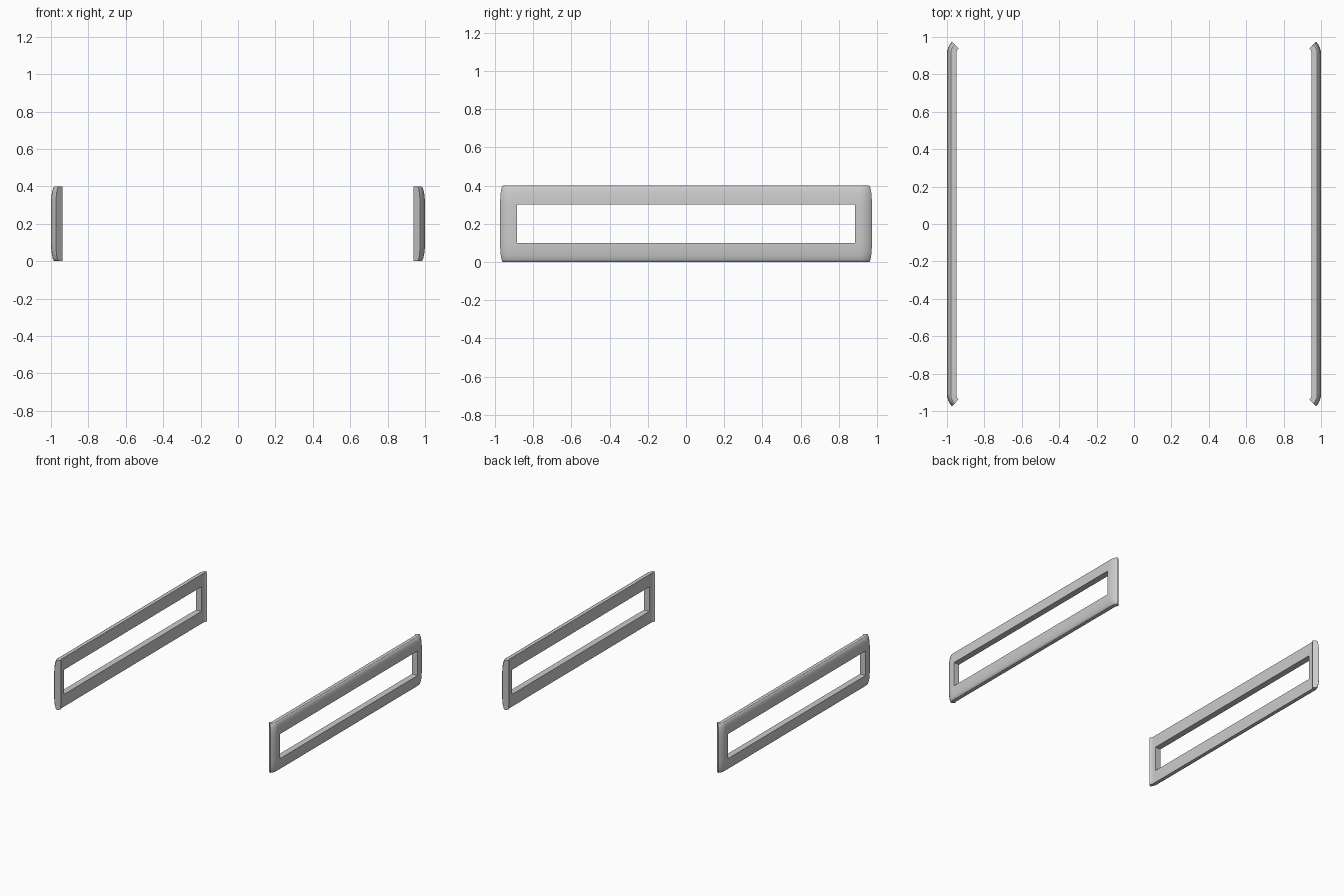
import bpy, bmesh, math

if "Cube" in bpy.data.objects:
    bpy.data.objects.remove(bpy.data.objects["Cube"])

CORNER = 0.91                       # centre of the rounded plan corners
HALF_WINDOW = 0.885

# Cross-section (x, z): upper half of the softly rounded outer face
upper = [(1.0, 0.30), (0.9985, 0.335), (0.995, 0.365), (0.990, 0.386),
         (0.985, 0.396), (0.979, 0.40)]
lower = [(x, 0.4 - z) for x, z in reversed(upper)]
inner = [(0.95, z) for z in (0.40, 0.30, 0.10, 0.0)]
section = lower + upper + inner
n = len(section)
out_lo = len(lower) - 1             # outer segment opened for the window
in_hi = len(lower) + len(upper) + 1 # inner segment opened for the window

bm = bmesh.new()


def arc_ring(angle, sign):
    return [bm.verts.new((CORNER + (x - CORNER) * math.cos(angle),
                          sign * (CORNER + (x - CORNER) * math.sin(angle)), z))
            for x, z in section]


def straight_ring(y):
    return [bm.verts.new((x, y, z)) for x, z in section]


# Sweep: rounded half corner, straight side, rounded half corner
angles = [math.radians(45) * i / 6 for i in range(7)]
rings = [arc_ring(a, -1) for a in reversed(angles)]
middle = len(rings)
rings += [straight_ring(-HALF_WINDOW), straight_ring(HALF_WINDOW)]
rings += [arc_ring(a, 1) for a in angles]

for k, (a, b) in enumerate(zip(rings, rings[1:])):
    for i in range(n):
        if k == middle and i in (out_lo, in_hi):
            continue
        j = (i + 1) % n
        bm.faces.new((a[i], a[j], b[j], b[i]))

# Window walls
a, b = rings[middle], rings[middle + 1]
o0, o1, i1, i0 = out_lo, out_lo + 1, in_hi, in_hi + 1
bm.faces.new((a[o0], b[o0], b[i0], a[i0]))
bm.faces.new((a[o1], b[o1], b[i1], a[i1]))
for r in (a, b):
    bm.faces.new((r[o0], r[o1], r[i1], r[i0]))

# Mitred end faces
bm.faces.new(rings[0])
bm.faces.new(rings[-1])
bmesh.ops.recalc_face_normals(bm, faces=bm.faces)

mesh = bpy.data.meshes.new("side_frame")
bm.to_mesh(mesh)
bm.free()
frame = bpy.data.objects.new("side_frames", mesh)
bpy.context.collection.objects.link(frame)

bpy.context.view_layer.objects.active = frame
frame.select_set(True)
bpy.ops.object.shade_smooth_by_angle(angle=math.radians(30))

# Opposite side
mirror = frame.modifiers.new("mirror", 'MIRROR')
mirror.use_axis[0] = True
mirror.use_mirror_merge = False
